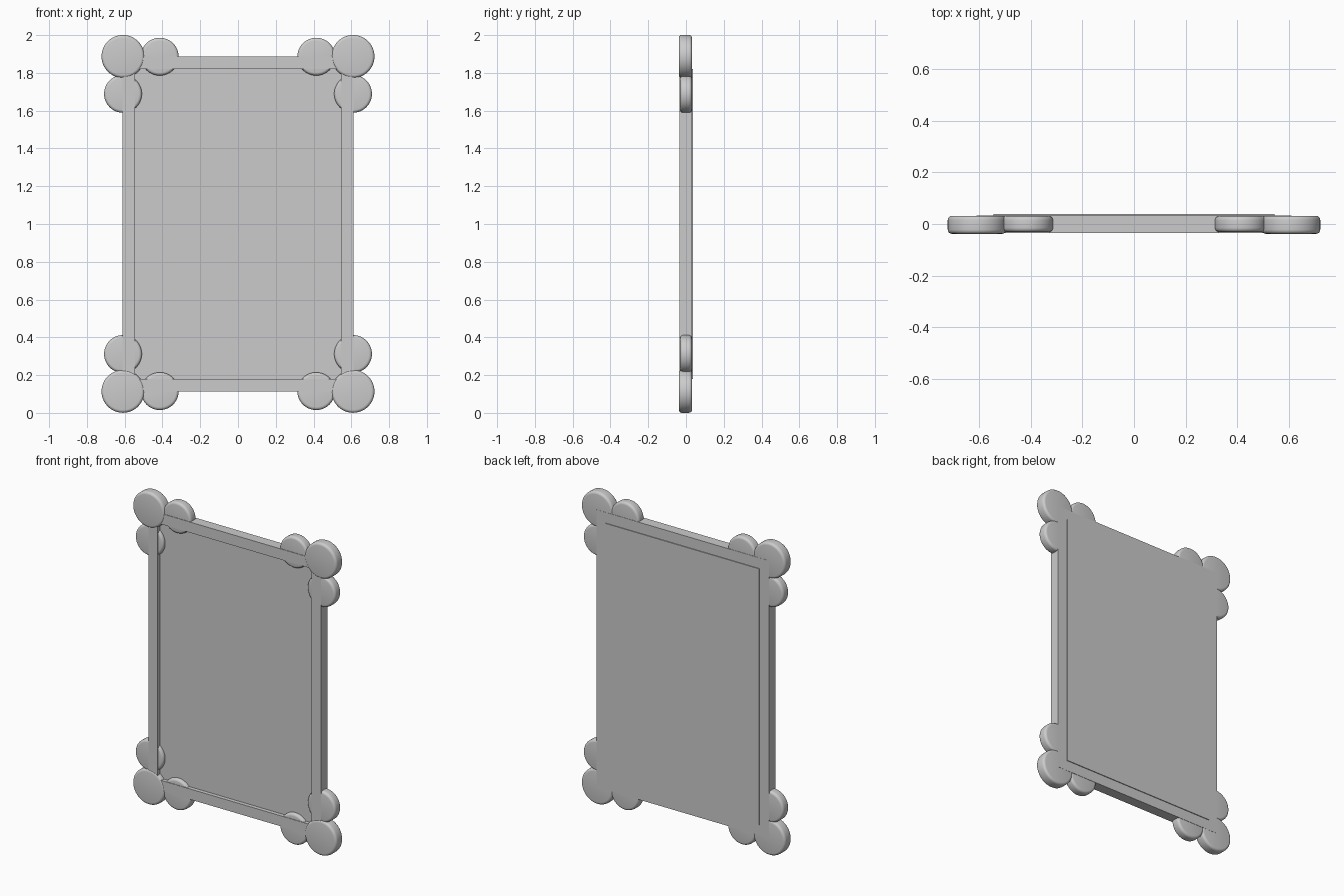
import bpy, bmesh, math
from mathutils import Matrix, Vector

if "Cube" in bpy.data.objects:
    bpy.data.objects.remove(bpy.data.objects["Cube"])


def finish(bm, name):
    mesh = bpy.data.meshes.new(name)
    bmesh.ops.recalc_face_normals(bm, faces=bm.faces)
    bm.to_mesh(mesh)
    bm.free()
    obj = bpy.data.objects.new(name, mesh)
    bpy.context.collection.objects.link(obj)
    return obj


def disc(name, x, z, r, y0, y1, bevel=0.016):
    """Pebble-like disc facing the front, with rounded rims."""
    bm = bmesh.new()
    mat = Matrix.Translation((x, (y0 + y1) / 2, z)) @ Matrix.Rotation(math.pi / 2, 4, 'X')
    bmesh.ops.create_cone(bm, cap_ends=True, segments=48, radius1=r, radius2=r,
                          depth=y1 - y0, matrix=mat)
    rims = [e for e in bm.edges if any(len(f.verts) > 4 for f in e.link_faces)]
    bmesh.ops.bevel(bm, geom=rims, offset=bevel, segments=4, profile=0.5, affect='EDGES')
    obj = finish(bm, name)
    bpy.ops.object.select_all(action='DESELECT')
    obj.select_set(True)
    bpy.context.view_layer.objects.active = obj
    bpy.ops.object.shade_smooth_by_angle(angle=math.radians(35))


# Rectangular frame with an open middle
OX, OZ0, OZ1 = 0.611, 0.113, 1.888
IX, IZ0, IZ1 = 0.545, 0.18, 1.82
bm = bmesh.new()
rings = []
for y in (-0.034, 0.033):
    for hx, z0, z1 in ((OX, OZ0, OZ1), (IX, IZ0, IZ1)):
        rings.append([bm.verts.new((x, y, z)) for x, z in
                      ((-hx, z0), (hx, z0), (hx, z1), (-hx, z1))])
front_out, front_in, back_out, back_in = rings
for a, b in ((front_out, front_in), (back_out, back_in),
             (front_out, back_out), (front_in, back_in)):
    for i in range(4):
        j = (i + 1) % 4
        bm.faces.new((a[i], a[j], b[j], b[i]))
finish(bm, "frame")

# Panel: recessed at the front, slightly proud at the back
bm = bmesh.new()
size = Vector((2 * IX, 0.047, IZ1 - IZ0))
mat = Matrix.Translation((0, 0.0145, (IZ0 + IZ1) / 2)) @ Matrix.Diagonal(size.to_4d())
bmesh.ops.create_cube(bm, size=1, matrix=mat)
finish(bm, "panel")

# Corner clusters: one large disc and two smaller neighbours each
for side, sx in (("left", -1), ("right", 1)):
    for level, zc, dz in (("lower", 0.114, 1), ("upper", 1.887, -1)):
        tag = f"{level}_{side}"
        disc(f"corner_disc_{tag}", sx * 0.609, zc, 0.1135, -0.038, 0.032)
        disc(f"rail_disc_{tag}", sx * 0.414, zc + dz * 0.001, 0.10, -0.031, 0.031)
        disc(f"stile_disc_{tag}", sx * 0.609, zc + dz * 0.198, 0.10, -0.031, 0.031)
